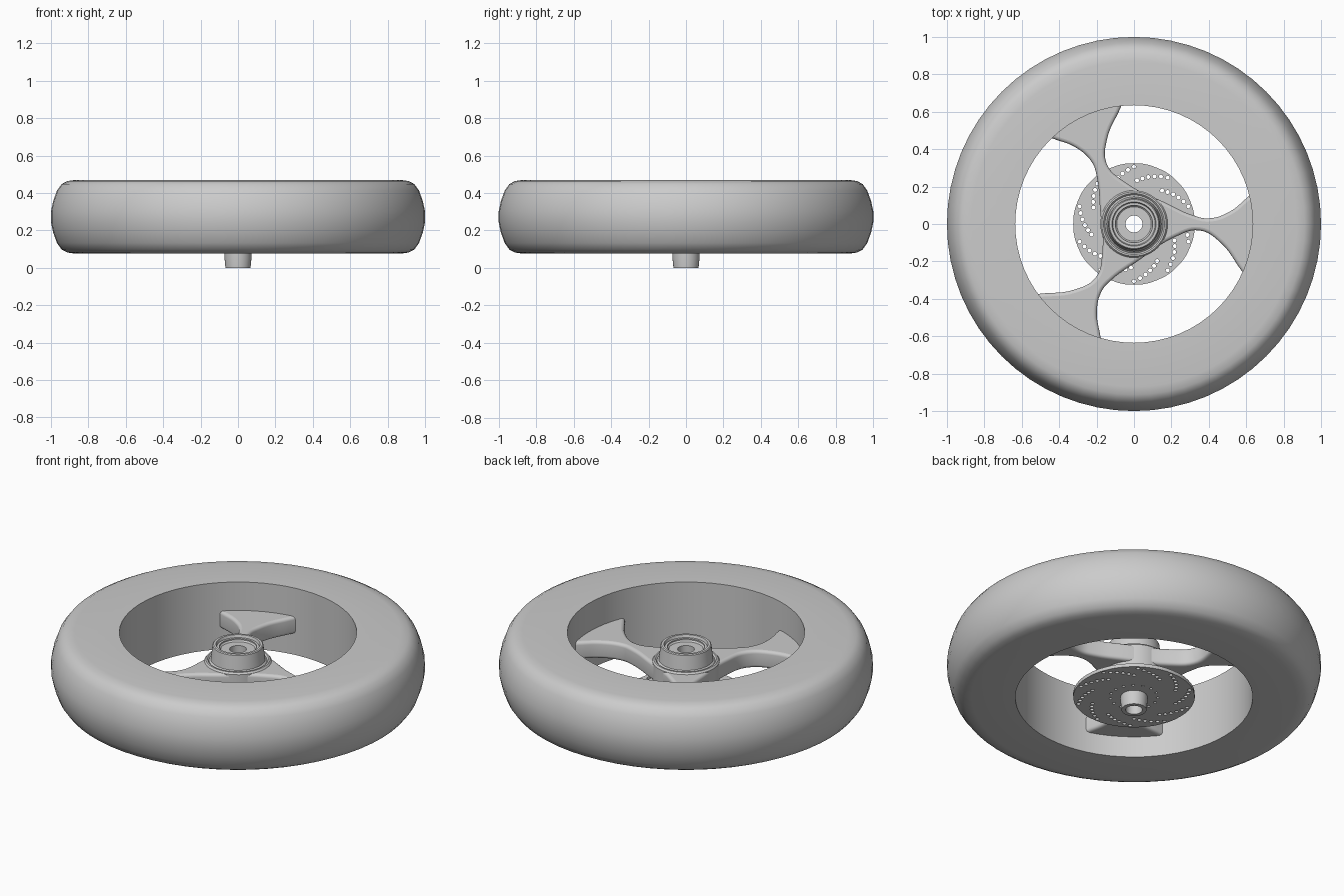
import bpy
import bmesh
import math
from mathutils import Vector

cube = bpy.data.objects.get("Cube")
if cube:
    bpy.data.objects.remove(cube, do_unlink=True)

grey = bpy.data.materials.new("plain grey")
grey.use_nodes = True
GREY = (0.6, 0.6, 0.6, 1)
grey.diffuse_color = GREY
grey.node_tree.nodes["Principled BSDF"].inputs["Base Color"].default_value = GREY


def finish(obj, angle):
    """Select the object, give it the colour and smooth all but its sharp edges."""
    bpy.ops.object.select_all(action="DESELECT")
    obj.select_set(True)
    bpy.context.view_layer.objects.active = obj
    if obj.type == "CURVE":
        bpy.ops.object.convert(target="MESH")
        obj = bpy.context.object
    obj.data.materials.clear()
    obj.data.materials.append(grey)
    bpy.ops.object.shade_smooth_by_angle(angle=math.radians(angle))
    return obj


def lathe(name, profile, steps=64, angle=35):
    """Turn a closed (radius, height) profile around the z axis."""
    bm = bmesh.new()
    verts = [bm.verts.new((r, 0, z)) for r, z in profile]
    edges = [bm.edges.new((v, verts[i - 1])) for i, v in enumerate(verts)]
    bmesh.ops.spin(bm, geom=verts + edges, cent=(0, 0, 0), axis=(0, 0, 1),
                   angle=math.tau, steps=steps, use_merge=True)
    bmesh.ops.remove_doubles(bm, verts=bm.verts, dist=0.0001)
    bmesh.ops.recalc_face_normals(bm, faces=bm.faces)
    mesh = bpy.data.meshes.new(name)
    bm.to_mesh(mesh)
    bm.free()
    obj = bpy.data.objects.new(name, mesh)
    bpy.context.collection.objects.link(obj)
    return finish(obj, angle)


def polar(r, degrees):
    a = math.radians(degrees)
    return Vector((r * math.cos(a), r * math.sin(a)))


def circle(r, centre=Vector((0, 0)), count=8):
    return [centre + polar(r, 360 * i / count) for i in range(count)]


def plate(name, outlines, low, high, bevel=0.0, resolution=6):
    """Thick flat plate; the first outline is the border, the rest are holes."""
    curve = bpy.data.curves.new(name, "CURVE")
    curve.dimensions = "2D"
    curve.fill_mode = "BOTH"
    curve.extrude = (high - low) / 2 - bevel
    curve.bevel_depth = bevel
    curve.bevel_resolution = 3
    curve.offset = -bevel
    for outline in outlines:
        spline = curve.splines.new("BEZIER")
        spline.bezier_points.add(len(outline) - 1)
        for point, co in zip(spline.bezier_points, outline):
            point.co = (co[0], co[1], 0)
            point.handle_left_type = point.handle_right_type = "AUTO"
        spline.use_cyclic_u = True
        spline.resolution_u = resolution
    obj = bpy.data.objects.new(name, curve)
    obj.location.z = (low + high) / 2
    bpy.context.collection.objects.link(obj)
    return finish(obj, 40)


# Tyre: flat side walls, rounded tread, plain inner wall
shoulder = [(0.87, 0.197), (0.91, 0.191), (0.94, 0.175), (0.965, 0.14),
            (0.985, 0.085), (0.997, 0.03)]
mid = 0.273
tyre = [(0.635, mid + 0.197)] + [(r, mid + h) for r, h in shoulder]
tyre += [(r, mid - h) for r, h in reversed(shoulder)] + [(0.635, mid - 0.197)]
tyre = [(min(r * 1.003, 1.0) if r > 0.9 else r, z) for r, z in tyre]
lathe("tyre", tyre)

# Three flared spokes: one concave side repeated, its ends buried in the tyre
side = [(0.68, 0.20), (0.61, 0.145), (0.51, 0.065), (0.40, 0.03), (0.32, 0.045),
        (0.165, 0.115), (-0.05, 0.225), (-0.145, 0.32), (-0.145, 0.45),
        (-0.068, 0.63), (-0.045, 0.69)]
border = []
for k in range(3):
    a = math.radians(120 * k)
    border += [(x * math.cos(a) - y * math.sin(a), x * math.sin(a) + y * math.cos(a))
               for x, y in side]
plate("spokes", [border, circle(0.13)], 0.2, 0.302, bevel=0.018)

# Hub with stepped collar, recessed cap, through bore and axle stub
lathe("hub", [(0.045, 0.37), (0.092, 0.37), (0.1, 0.378), (0.1, 0.385), (0.113, 0.385),
              (0.118, 0.40), (0.131, 0.40), (0.136, 0.395), (0.146, 0.312),
              (0.155, 0.304), (0.163, 0.312), (0.172, 0.312), (0.18, 0.302),
              (0.18, 0.13), (0.105, 0.12), (0.105, 0.095), (0.072, 0.09),
              (0.072, 0.05), (0.067, 0.0), (0.045, 0.0)], steps=48, angle=30)

# Brake disc: ten spirals of drilled holes and a ring of small inner holes
holes = [circle(0.07)]
for k in range(10):
    holes += [circle(0.0105, polar(0.306 - 0.0145 * i, 18 + 36 * k + 6.4 * i), 6)
              for i in range(6)]
holes += [circle(0.008, polar(0.127, 24 * k), 6) for k in range(15)]
plate("brake_disc", [circle(0.325, count=16)] + holes, 0.08, 0.1, resolution=3)
